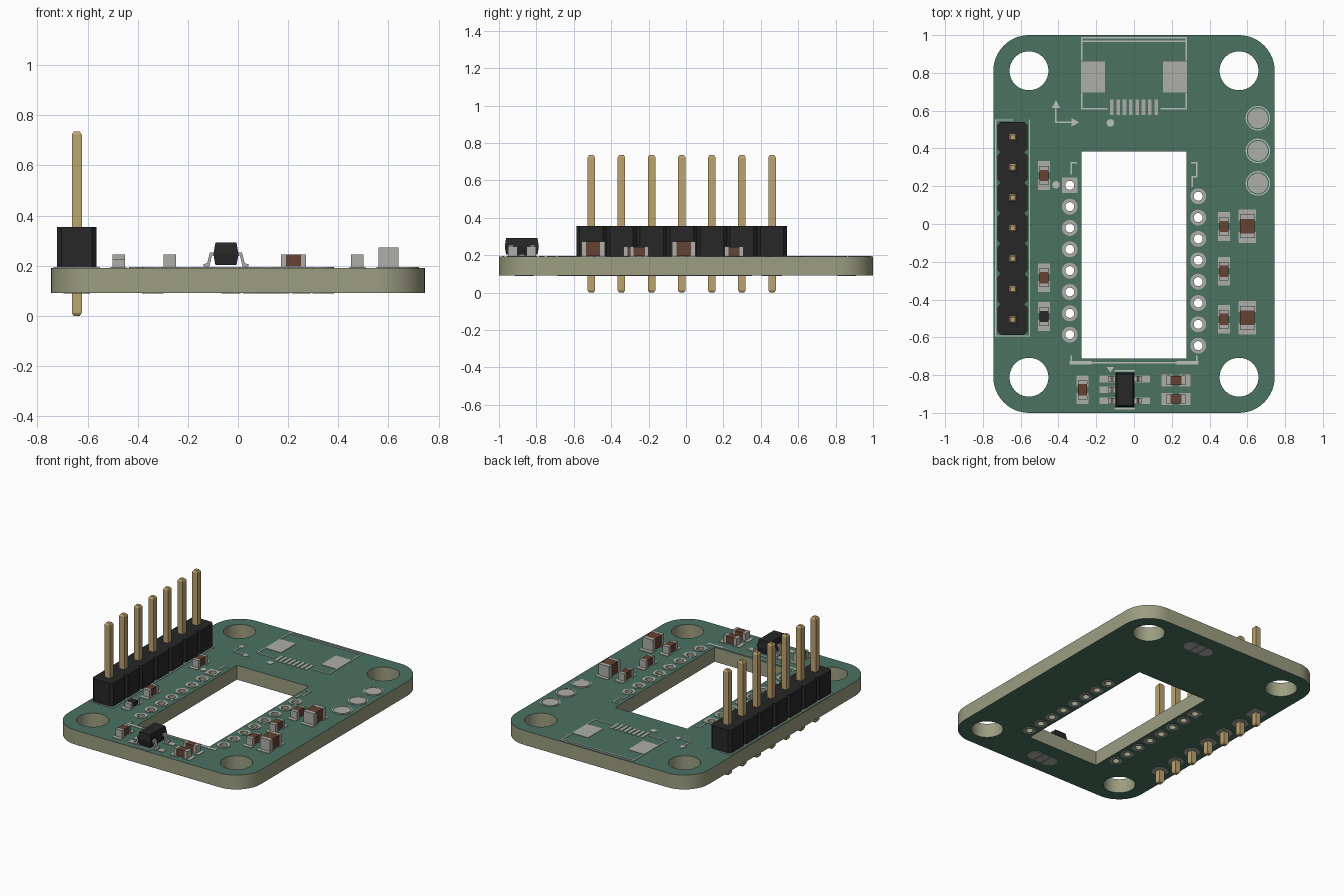
import bpy, bmesh
from math import sin, cos, pi, radians

if "Cube" in bpy.data.objects:
    bpy.data.objects.remove(bpy.data.objects["Cube"])

ZB, ZT, T = 0.092, 0.192, 0.003   # board bottom, board top, pad thickness


def mat(name, *rgb):
    m = bpy.data.materials.new(name)
    m.diffuse_color = (*rgb, 1)
    m.use_nodes = True
    m.node_tree.nodes["Principled BSDF"].inputs["Base Color"].default_value = m.diffuse_color
    return m


EDGE = mat("board_core", 0.33, 0.34, 0.22)
MASK = mat("green_mask", 0.07, 0.17, 0.12)
METAL = mat("pale_metal", 0.42, 0.42, 0.40)
SILK = mat("pale_print", 0.5, 0.53, 0.51)
BLACK = mat("black_plastic", 0.02, 0.02, 0.021)
GOLD = mat("gold", 0.51, 0.37, 0.16)
BROWN = mat("ceramic_brown", 0.13, 0.055, 0.033)


def finish(name, bm, *mats, smooth=False):
    bmesh.ops.recalc_face_normals(bm, faces=bm.faces[:])
    me = bpy.data.meshes.new(name)
    bm.to_mesh(me)
    bm.free()
    for m in mats:
        me.materials.append(m)
    ob = bpy.data.objects.new(name, me)
    bpy.context.collection.objects.link(ob)
    if smooth:
        bpy.ops.object.select_all(action='DESELECT')
        ob.select_set(True)
        bpy.context.view_layer.objects.active = ob
        bpy.ops.object.shade_smooth_by_angle(angle=radians(30))
    return ob


def plate(name, loops, z0, z1, *mats):
    """Extrude closed 2D outlines; inner loops become holes."""
    cu = bpy.data.curves.new(name + "_outline", 'CURVE')
    cu.dimensions, cu.fill_mode, cu.extrude = '2D', 'BOTH', (z1 - z0) / 2
    for loop in loops:
        sp = cu.splines.new('POLY')
        sp.points.add(len(loop) - 1)
        for p, (x, y) in zip(sp.points, loop):
            p.co = (x, y, 0, 1)
        sp.use_cyclic_u = True
    tmp = bpy.data.objects.new(name + "_tmp", cu)
    bpy.context.collection.objects.link(tmp)
    dg = bpy.context.evaluated_depsgraph_get()
    me = bpy.data.meshes.new_from_object(tmp.evaluated_get(dg))
    me.materials.clear()
    bm = bmesh.new()
    bm.from_mesh(me)
    bpy.data.objects.remove(tmp)
    bpy.data.meshes.remove(me)
    bmesh.ops.remove_doubles(bm, verts=bm.verts[:], dist=1e-5)
    bmesh.ops.translate(bm, verts=bm.verts[:], vec=(0, 0, (z0 + z1) / 2))
    for f in bm.faces:
        f.normal_update()
        f.material_index = 1 if len(mats) > 1 and abs(f.normal.z) > 0.5 else 0
    return finish(name, bm, *mats, smooth=True)


def arc(cx, cy, r, a0, a1, n):
    return [(cx + r * cos(a0 + (a1 - a0) * i / n), cy + r * sin(a0 + (a1 - a0) * i / n))
            for i in range(n + 1)]


def circle(cx, cy, r, n=24):
    return arc(cx, cy, r, 0, 2 * pi, n)[:-1]


def rect(cx, cy, hx, hy):
    return [(cx - hx, cy - hy), (cx + hx, cy - hy), (cx + hx, cy + hy), (cx - hx, cy + hy)]


def loft(bm, cx, cy, *sections):
    """Stack of rectangles (z, half x, half y) joined into one solid."""
    rings = [[bm.verts.new((x, y, z)) for x, y in rect(cx, cy, hx, hy)] for z, hx, hy in sections]
    bm.faces.new(rings[0])
    bm.faces.new(rings[-1])
    for a, b in zip(rings, rings[1:]):
        for i in range(4):
            j = (i + 1) % 4
            bm.faces.new((a[i], a[j], b[j], b[i]))


def flat(bm, cx, cy, hx, hy):
    loft(bm, cx, cy, (ZT, hx, hy), (ZT + T, hx, hy))


# Board with sensor window, mounting holes and two rows of plated holes
HX, HY, R = 0.745, 1.0, 0.19
corners = [(1, 1), (-1, 1), (-1, -1), (1, -1)]
outline = [p for k, (sx, sy) in enumerate(corners)
           for p in arc(sx * (HX - R), sy * (HY - R), R, k * pi / 2, (k + 1) * pi / 2, 12)]
vias = [(sx * 0.34, y0 - 0.113 * i) for sx, y0 in ((-1, 0.205), (1, 0.147)) for i in range(8)]
window = rect(0.0, -0.164, 0.278, 0.549)
mounts = [circle(sx * 0.556, sy * 0.811, 0.103, 40) for sx, sy in corners]
plate("circuit_board", [outline, window] + mounts + [circle(x, y, 0.024, 16) for x, y in vias],
      ZB, ZT, EDGE, MASK)

# Pads around the plated holes; the first one is square
pads = [rect(*vias[0], 0.04, 0.04)] + [circle(x, y, 0.042) for x, y in vias[1:]]
for side, z in (("top", ZT), ("bottom", ZB - T)):
    plate("hole_pads_" + side, pads + [circle(x, y, 0.024, 16) for x, y in vias], z, z + T, METAL)

# Test pads with printed rings
tests = [(0.656, y) for y in (0.56, 0.387, 0.215)]
plate("test_pads", [circle(x, y, 0.053, 32) for x, y in tests], ZT, ZT + T, METAL)
plate("test_pad_rings", [circle(x, y, r, 32) for x, y in tests for r in (0.059, 0.065)],
      ZT, ZT + T, SILK)

# Pin header: notched strip, square tapered pins, pads underneath
PX, STEP = -0.643, 0.161
pin_y = [0.46 - STEP * i for i in range(7)]
W, C = 0.079, 0.018
side = [(w, y + d) for y in reversed(pin_y)
        for w, d in ((W - C, -STEP / 2), (W, C - STEP / 2), (W, STEP / 2 - C))]
side.append((W - C, pin_y[0] + STEP / 2))
plate("header_strip", [[(PX + x, y) for x, y in side] + [(PX - x, y) for x, y in reversed(side)]],
      ZT + T, 0.355, BLACK)
bm = bmesh.new()
for y in pin_y:
    loft(bm, PX, y, (0, 0.012, 0.012), (0.012, 0.02, 0.02), (0.723, 0.02, 0.02), (0.735, 0.012, 0.012))
finish("header_pins", bm, GOLD)
plate("header_pads", [rect(PX, pin_y[0], 0.053, 0.053)] + [circle(PX, y, 0.053) for y in pin_y[1:]],
      ZB - T, ZB, METAL)

# Chip components: pads, end caps and body
parts = {
    "capacitor_small": (0.10, 0.05, 0.05, BROWN,
                        [(-0.476, 0.257, 1), (-0.476, -0.284, 1), (0.476, -0.013, 1), (0.476, -0.25, 1),
                         (0.476, -0.505, 1), (-0.272, -0.878, 1), (0.222, -0.828, 0), (0.222, -0.926, 0)]),
    "capacitor_large": (0.125, 0.08, 0.078, BROWN, [(0.6, -0.012, 1), (0.6, -0.496, 1)]),
    "resistor": (0.10, 0.05, 0.032, BLACK, [(-0.476, -0.49, 1)]),
}
pad_bm = bmesh.new()
for name, (L, Wd, H, colour, places) in parts.items():
    body, caps = bmesh.new(), bmesh.new()
    z0 = ZT + T
    for x, y, upright in places:
        def half(a, b):
            return (b, a) if upright else (a, b)
        hx, hy = half(L * 0.3, Wd / 2 - 0.001)
        loft(body, x, y, (z0 + 0.001, hx, hy), (z0 + H - 0.001, hx, hy))
        for s in (-1, 1):
            dx, dy = half(s * L * 0.4, 0)
            hx, hy = half(L * 0.1, Wd / 2)
            loft(caps, x + dx, y + dy, (z0, hx, hy), (z0 + H, hx, hy))
            dx, dy = half(s * (L * 0.5 - 0.003), 0)
            flat(pad_bm, x + dx, y + dy, *half(0.029, Wd / 2 + 0.007))
    finish(name + "_bodies", body, colour)
    finish(name + "_end_caps", caps, METAL)

# Regulator chip with gull-wing leads
UX, UY = -0.048, -0.878
bm = bmesh.new()
loft(bm, UX, UY, (0.203, 0.042, 0.084), (0.245, 0.05, 0.091), (0.292, 0.042, 0.084))
finish("regulator_body", bm, BLACK)
bm = bmesh.new()
profile = [(0.045, 0.253), (0.064, 0.253), (0.075, 0.209), (0.09, 0.207), (0.09, 0.196),
           (0.066, 0.196), (0.056, 0.241), (0.045, 0.241)]
for s, dy in ((-1, -0.058), (-1, 0), (-1, 0.058), (1, -0.058), (1, 0.058)):
    f = bm.faces.new([bm.verts.new((UX + s * x, UY + dy - 0.014, z)) for x, z in profile])
    ext = bmesh.ops.extrude_face_region(bm, geom=[f], use_keep_orig=True)["geom"]
    bmesh.ops.translate(bm, vec=(0, 0.028, 0), verts=[v for v in ext if isinstance(v, bmesh.types.BMVert)])
    flat(pad_bm, UX + s * 0.092, UY + dy, 0.042, 0.018)
finish("regulator_leads", bm, METAL)

# Unpopulated cable connector: two anchor pads and eight contacts
for s in (-1, 1):
    flat(pad_bm, s * 0.217, 0.778, 0.063, 0.082)
for i in range(8):
    flat(pad_bm, (i - 3.5) * 0.0335, 0.618, 0.0095, 0.042)
finish("surface_pads", pad_bm, METAL)

# Printed outlines and axis arrows
bm = bmesh.new()


def line(x0, y0, x1, y1, w=0.004):
    flat(bm, (x0 + x1) / 2, (y0 + y1) / 2, abs(x1 - x0) / 2 + w, abs(y1 - y0) / 2 + w)


for s in (-1, 1):
    line(s * 0.276, 0.987, s * 0.276, 0.87)
    line(s * 0.276, 0.69, s * 0.276, 0.61)
    line(s * 0.276, 0.61, s * 0.145, 0.61)
    line(s * 0.333, -0.7, s * 0.333, -0.735)
    line(s * 0.333, -0.735, s * 0.235, -0.735, 0.009)
    line(PX + s * 0.089, 0.55, PX + s * 0.089, -0.592, 0.003)
    line(UX - 0.05, UY + s * 0.1, UX + 0.05, UY + s * 0.1)
for y in (0.987, 0.967):
    line(-0.276, y, 0.276, y)
line(-0.333, -0.735, 0.333, -0.735)
line(PX - 0.089, 0.55, PX, 0.55, 0.003)
line(PX - 0.089, -0.592, PX + 0.089, -0.592, 0.003)
line(-0.333, 0.265, -0.333, 0.325)
line(-0.333, 0.325, -0.305, 0.325)
line(0.305, 0.325, 0.333, 0.325)
line(0.333, 0.325, 0.333, 0.25)
line(0.333, 0.25, 0.308, 0.25)
line(0.308, 0.25, 0.308, 0.2)
line(-0.413, 0.538, -0.413, 0.63)
line(-0.413, 0.538, -0.32, 0.538)
finish("printed_lines", bm, SILK)
plate("printed_marks", [circle(-0.125, 0.535, 0.02), circle(-0.413, 0.207, 0.02),
                        [(-0.435, 0.615), (-0.391, 0.615), (-0.413, 0.655)],
                        [(-0.33, 0.516), (-0.29, 0.538), (-0.33, 0.56)],
                        [(-0.145, -0.757), (-0.125, -0.785), (-0.105, -0.757)]], ZT, ZT + T, SILK)

# Three-part solder jumpers on the underside
jumpers = []
for x, y in ((0.18, 0.86), (0.045, -0.865)):
    jumpers += [rect(x, y, 0.026, 0.05),
                arc(x + 0.06, y, 0.05, -pi / 2, pi / 2, 12) + [(x + 0.035, y + 0.05), (x + 0.035, y - 0.05)],
                arc(x - 0.06, y, 0.05, pi / 2, 3 * pi / 2, 12) + [(x - 0.035, y - 0.05), (x - 0.035, y + 0.05)]]
plate("solder_jumpers", jumpers, ZB - T, ZB, METAL)
